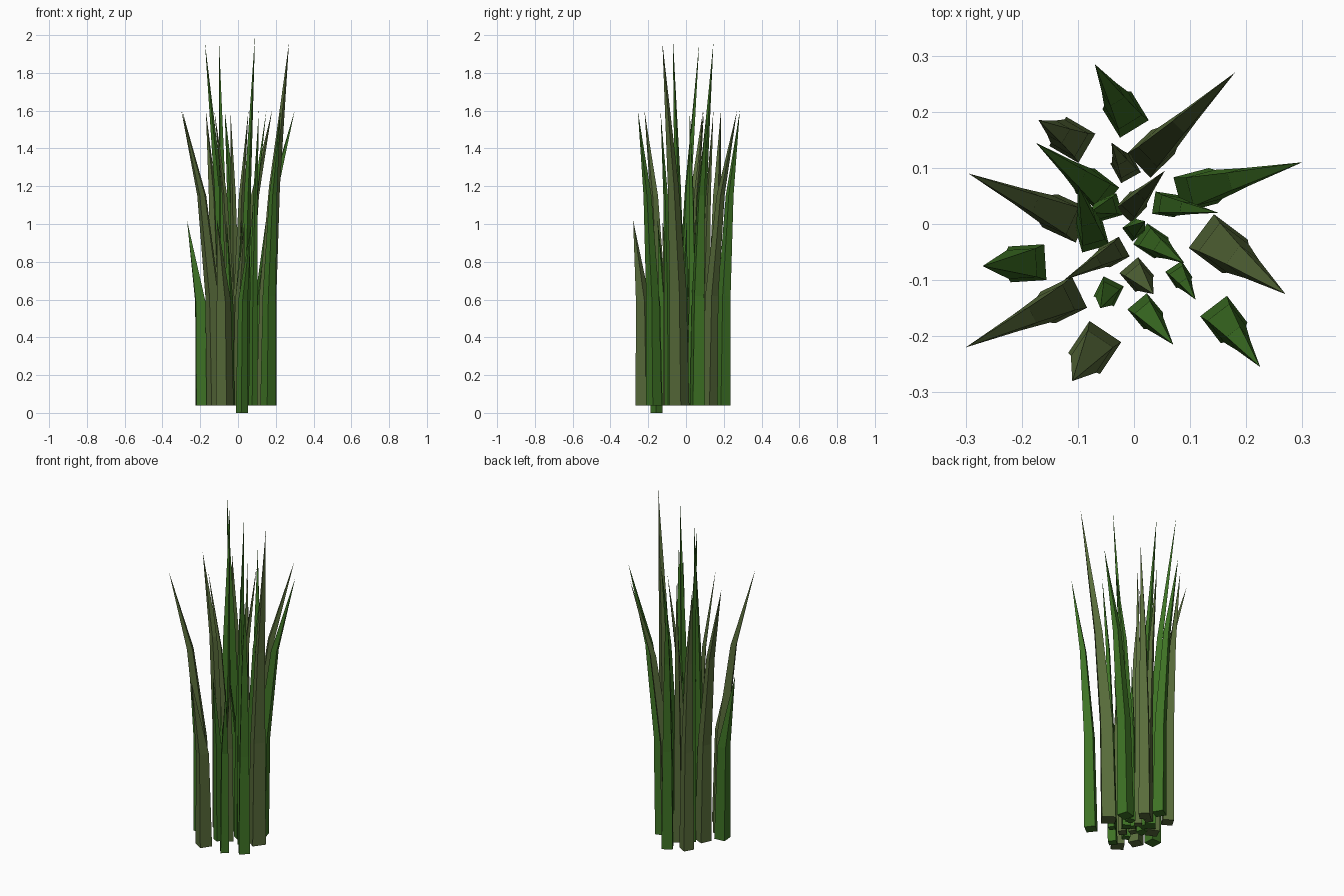
import bpy
import bmesh
from math import atan2
from mathutils import Matrix, Vector

cube = bpy.data.objects.get("Cube")
if cube:
    bpy.data.objects.remove(cube, do_unlink=True)


def make_material(name, colour):
    material = bpy.data.materials.new(name)
    material.diffuse_color = colour
    material.use_nodes = True
    shader = material.node_tree.nodes["Principled BSDF"]
    shader.inputs["Base Color"].default_value = colour
    return material


GREEN = make_material("leaf green", (0.048, 0.17, 0.018, 1))
OLIVE = make_material("olive green", (0.098, 0.15, 0.043, 1))
GROUND = 0.04

# Rings of each blade type: (height, share of base width, share of outward lean)
SHORT = [(0.59, 0.8, 0.12)]
MEDIUM = [(0.62, 0.82, 0.08), (1.15, 0.5, 0.4)]
TALL = [(0.65, 0.85, 0.08), (1.2, 0.55, 0.36)]


def make_blade(name, root, tip, width, height, rings, material, bottom=GROUND):
    """A square stalk that bends towards its tip and ends in a point."""
    root, tip = Vector(root), Vector(tip)
    lean = tip - root
    turn = Matrix.Rotation(atan2(lean.y, lean.x), 2)
    square = [turn @ Vector(corner) * width / 2
              for corner in ((-1, -1), (1, -1), (1, 1), (-1, 1))]
    bm = bmesh.new()
    loops = []
    for z, scale, share in [(bottom, 1, 0)] + rings:
        centre = root + lean * share
        loops.append([bm.verts.new((*(centre + c * scale), z)) for c in square])
    bm.faces.new(reversed(loops[0]))
    for low, high in zip(loops, loops[1:]):
        for i in range(4):
            j = (i + 1) % 4
            bm.faces.new((low[i], low[j], high[j], high[i]))
    point = bm.verts.new((*tip, height))
    for i in range(4):
        bm.faces.new((loops[-1][i], loops[-1][(i + 1) % 4], point))
    mesh = bpy.data.meshes.new(name)
    bm.to_mesh(mesh)
    bm.free()
    mesh.materials.append(material)
    blade = bpy.data.objects.new(name, mesh)
    bpy.context.collection.objects.link(blade)


def make_group(name, height, rings, material, blades):
    """Each blade is root x, root y, tip x, tip y and width, in hundredths."""
    for number, blade in enumerate(blades):
        rx, ry, tx, ty, width = (value / 100 for value in blade)
        make_blade(f"{name}_{number}", (rx, ry), (tx, ty), width,
                   height, rings, material)


# Tall blades
make_group("tall_green_blade", 1.96, TALL, GREEN, [
    (-6.5, 6, -17.5, 14.5, 5.5),
    (-7.5, -2, -10, 7, 5),
])
make_group("tallest_green_blade", 2, TALL, GREEN, [(3, -3, 9, -7, 4.5)])
make_group("tall_olive_blade", 1.96, TALL, OLIVE, [(15, -3.5, 27, -12.5, 7.5)])

# Medium blades
make_group("medium_green_blade", 1.6, MEDIUM, GREEN, [
    (-1.5, 19.5, -7, 28.5, 6),
    (8, -9, 11, -13.5, 3.5),
    (16, -17, 22.5, -25.5, 6),
    (5.5, 3.5, 15, 2, 4),
    (11, 6, 30, 11, 6.5),
])
make_group("medium_olive_blade", 1.6, MEDIUM, OLIVE, [
    (-11, 15, -17, 18.5, 6),
    (-12, 1, -29.5, 9, 6.5),
    (-12.5, -13.5, -30, -22, 6.2),
    (-3.5, -5, -12.5, -10, 4),
    (3, 12.5, 18, 27, 6),
    (-1.5, 10, -4, 14.5, 4),
    (-0.5, 3, 5.5, 9.5, 4),
])

# Short blades
make_group("short_green_blade", 1.02, SHORT, GREEN, [
    (-19, -7, -27, -7.5, 6.4),
    (-4.5, -12, -6, -15, 4),
    (0, -1, 2, 0.5, 3),
    (-4.5, 3, -8, 2, 4),
])
make_group("short_olive_blade", 1.02, SHORT, OLIVE, [
    (-7, -22, -11, -28, 6.8),
    (0.5, -9, 3.5, -12.5, 4.4),
])

# The one blade that reaches the ground
make_blade("lowest_green_blade", (0.02, -0.155), (0.07, -0.215), 0.045,
           1, SHORT, GREEN, bottom=0)
